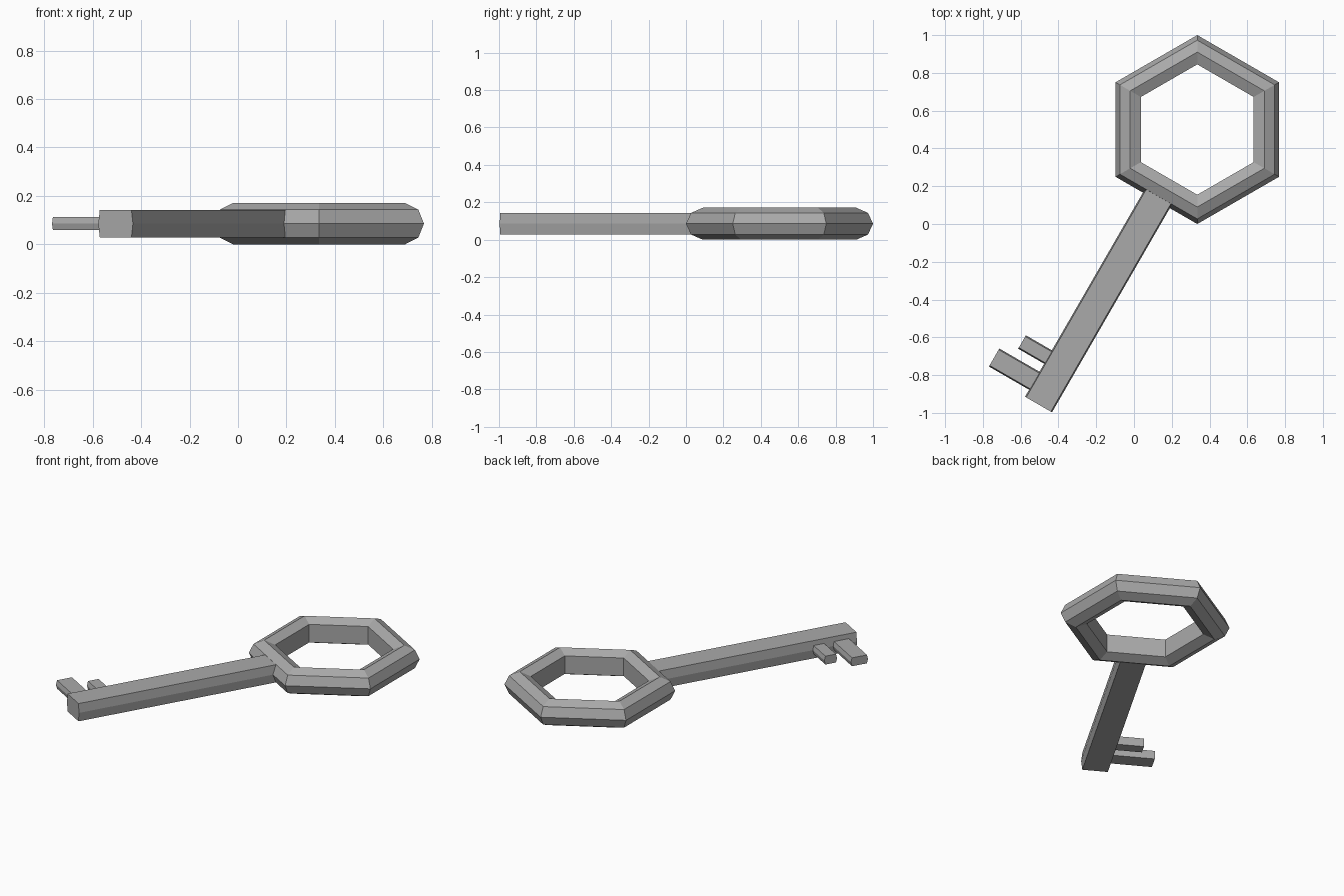
import bpy, bmesh
from math import cos, sin, radians
from mathutils import Vector

cube = bpy.data.objects.get("Cube")
if cube:
    bpy.data.objects.remove(cube, do_unlink=True)

# Single grey metal
metal = bpy.data.materials.new("grey_metal")
metal.use_nodes = True
grey = (0.4, 0.4, 0.4, 1)
metal.diffuse_color = grey
metal.node_tree.nodes["Principled BSDF"].inputs["Base Color"].default_value = grey

MID = 0.0855                                  # height of the middle plane
CENTRE = Vector((0.335, 0.5, MID))            # middle of the bow
ALONG = Vector((-0.5, -0.866, 0)).normalized()    # bow to tip
SIDE = Vector((-0.866, 0.5, 0)).normalized()      # towards the teeth
UP = Vector((0, 0, 1))


def loft(name, loops, closed=False):
    """Join matching loops of points with flat quads; cap the ends unless closed."""
    bm = bmesh.new()
    rings = [[bm.verts.new(p) for p in loop] for loop in loops]
    pairs = list(zip(rings, rings[1:]))
    if closed:
        pairs.append((rings[-1], rings[0]))
    else:
        bm.faces.new(rings[0])
        bm.faces.new(rings[-1])
    for a, b in pairs:
        for i in range(len(a)):
            j = (i + 1) % len(a)
            bm.faces.new((a[i], a[j], b[j], b[i]))
    bmesh.ops.recalc_face_normals(bm, faces=bm.faces)
    mesh = bpy.data.meshes.new(name)
    bm.to_mesh(mesh)
    bm.free()
    mesh.materials.append(metal)
    obj = bpy.data.objects.new(name, mesh)
    bpy.context.scene.collection.objects.link(obj)
    return obj


def bar(name, origin, axis, across, start, end, half_width, half_height, bulge=0.007):
    """Straight bar whose long sides come to a slight ridge at mid height."""
    flat = half_width - bulge
    section = [(half_width, 0), (flat, half_height), (-flat, half_height),
               (-half_width, 0), (-flat, -half_height), (flat, -half_height)]
    loft(name, [[origin + axis * t + across * w + UP * h for w, h in section]
                for t in (start, end)])


# Hexagonal bow with a bevelled outside and a flat inner wall
profile = [(0.5, 0), (0.473, 0.058), (0.41, 0.0855), (0.345, 0.058),
           (0.345, -0.058), (0.41, -0.0855), (0.473, -0.058)]
corners = [radians(90 + 60 * k) for k in range(6)]
loft("bow", [[CENTRE + Vector((r * cos(a), r * sin(a), h)) for r, h in profile]
             for a in corners], closed=True)

# Shaft, rooted inside the bow
bar("shaft", CENTRE, ALONG, SIDE, 0.37, 1.681, 0.0825, 0.057)

# Two teeth, the longer one nearer the tip
for name, place, reach, half_width in (("long_tooth", 1.583, 0.328, 0.055),
                                       ("short_tooth", 1.438, 0.241, 0.041)):
    bar(name, CENTRE + ALONG * place, SIDE, ALONG, 0.04, reach, half_width, 0.027)
